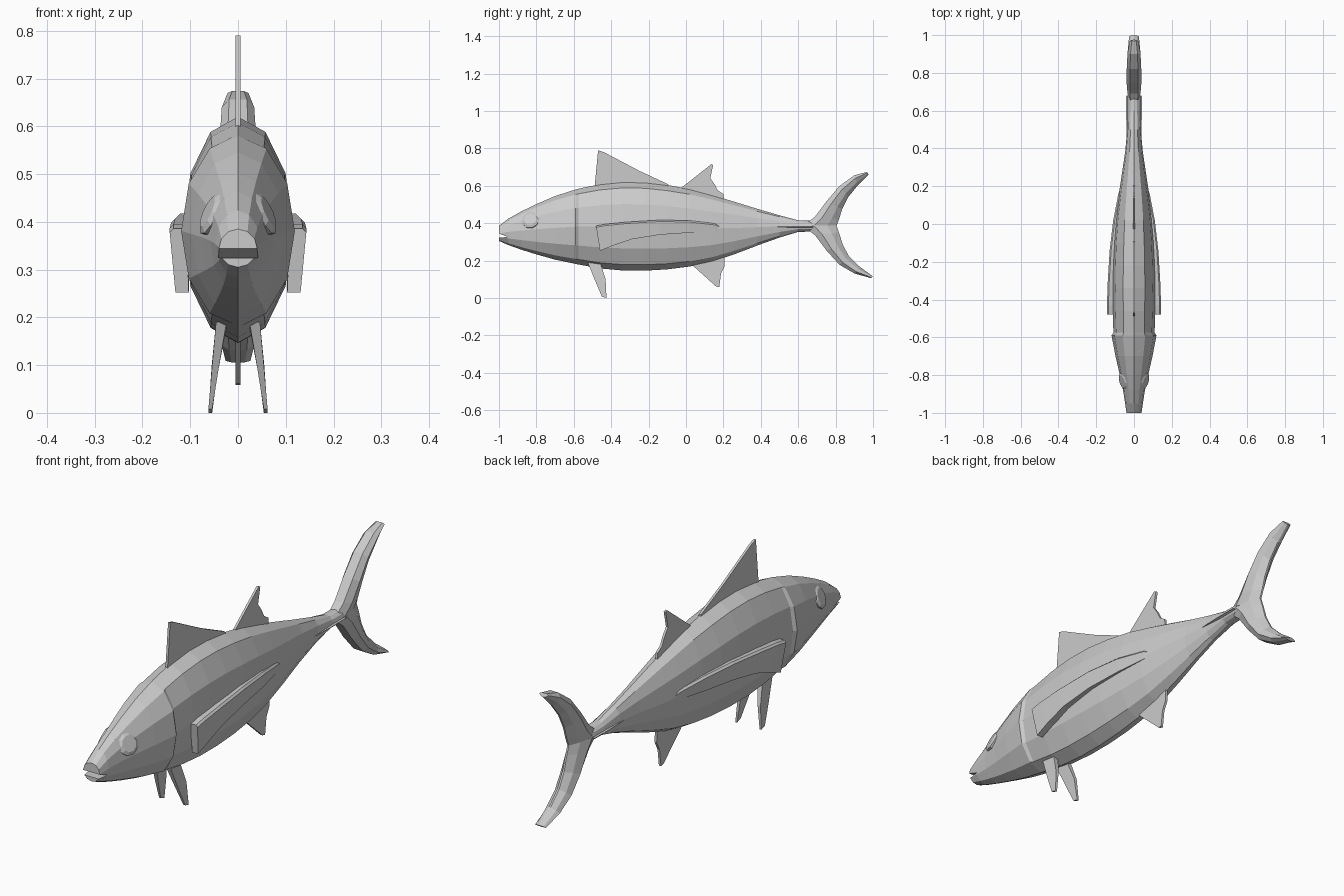
import bpy, bmesh
from math import sin, cos, pi
from mathutils import Vector

cube = bpy.data.objects.get("Cube")
if cube:
    bpy.data.objects.remove(cube, do_unlink=True)

grey = bpy.data.materials.new("plain grey")
grey.use_nodes = True
colour = (0.6, 0.6, 0.6, 1)
grey.diffuse_color = colour
grey.node_tree.nodes["Principled BSDF"].inputs["Base Color"].default_value = colour


def loft(name, rings):
    """Skin a list of equal-sized point rings and cap both ends."""
    bm = bmesh.new()
    loops = [[bm.verts.new(p) for p in ring] for ring in rings]
    n = len(loops[0])
    for a, b in zip(loops, loops[1:]):
        for i in range(n):
            j = (i + 1) % n
            bm.faces.new((a[i], a[j], b[j], b[i]))
    bm.faces.new(loops[0])
    bm.faces.new(loops[-1])
    bmesh.ops.recalc_face_normals(bm, faces=bm.faces)
    mesh = bpy.data.meshes.new(name)
    bm.to_mesh(mesh)
    bm.free()
    mesh.materials.append(grey)
    obj = bpy.data.objects.new(name, mesh)
    bpy.context.collection.objects.link(obj)
    return obj


def plate(name, outline, half=0.005):
    """Flat fin on the centre plane from a (y, z) outline."""
    return loft(name, [[(x, y, z) for y, z in outline] for x in (-half, half)])


def pair(name, rings):
    """Build the left part and its mirror image."""
    for side, s in (("left", 1), ("right", -1)):
        loft(f"{side}_{name}", [[(s * x, y, z) for x, y, z in r] for r in rings])


# Body: y, half width, belly z, back z; the width step is the gill cover edge
stations = [
    (-1, .04, .305, .385), (-.95, .047, .283, .424), (-.88, .058, .258, .463),
    (-.8, .075, .233, .502), (-.7, .098, .205, .545), (-.59, .119, .182, .58),
    (-.575, .109, .179, .584), (-.46, .113, .158, .608), (-.34, .115, .147, .62),
    (-.22, .113, .146, .618), (-.1, .108, .153, .604), (.02, .098, .168, .582),
    (.14, .083, .194, .55), (.26, .065, .234, .514), (.38, .047, .28, .477),
    (.5, .036, .323, .442), (.6, .034, .353, .415), (.67, .034, .355, .413),
    (.72, .03, .36, .405)]
SIDES = 12
body = loft("body", [
    [(w * sin(2 * pi * i / SIDES), y, (lo + hi) / 2 + (hi - lo) / 2 * cos(2 * pi * i / SIDES))
     for i in range(SIDES)] for y, w, lo, hi in stations])

# Mouth: a wedge cut out of the snout
wedge = [(-1.02, .352), (-1.02, .324), (-.95, .325)]
cutter = plate("mouth_cutter", wedge, .1)
cutter.hide_render = True
cut = body.modifiers.new("mouth", "BOOLEAN")
cut.operation, cut.solver, cut.object = "DIFFERENCE", "EXACT", cutter
bpy.context.view_layer.objects.active = body
bpy.ops.object.modifier_apply(modifier=cut.name)
bpy.data.objects.remove(cutter, do_unlink=True)

# Tail lobes: leading and trailing points (y, z) with the half width
upper = [((.64, .395), (.8, .375), .034), ((.69, .435), (.818, .42), .038),
         ((.75, .515), (.835, .475), .04), ((.82, .598), (.868, .54), .038),
         ((.9, .656), (.918, .602), .034), ((.968, .674), (.976, .66), .022)]
lower = [((.64, .375), (.8, .4), .034), ((.69, .335), (.818, .35), .038),
         ((.75, .255), (.838, .285), .04), ((.82, .178), (.872, .222), .038),
         ((.9, .131), (.93, .166), .034), ((.99, .106), (1, .115), .026)]
for name, lobe in (("upper_tail_lobe", upper), ("lower_tail_lobe", lower)):
    rings = []
    for lead, trail, w in lobe:
        a, b = Vector((0, *lead)), Vector((0, *trail))
        half = [(0, .55), (.3, 1), (.7, .7), (1, .1)]
        right = [a.lerp(b, t) + Vector((w * k, 0, 0)) for t, k in half]
        left = [a.lerp(b, t) - Vector((w * k, 0, 0)) for t, k in reversed(half)]
        rings.append(right + left)
    loft(name, rings)

# Keels along the tail root
pair("tail_keel", [[(.02, y, .378 - h), (x, y, .38), (.02, y, .382 + h)]
                   for y, x, h in ((.46, .038, .003), (.58, .042, .006), (.68, .041, .004))])

# Centre fins
plate("front_dorsal_fin", [(-.49, .58), (-.47, .79), (-.44, .78), (-.25, .68),
                           (-.095, .608), (-.09, .58)])
plate("rear_dorsal_fin", [(-.03, .56), (-.03, .585), (.135, .715), (.145, .71), (.13, .64),
                          (.155, .605), (.17, .575), (.2, .555), (.205, .51)])
plate("anal_fin", [(.03, .21), (.04, .17), (.16, .062), (.178, .058), (.187, .13),
                   (.207, .17), (.205, .24)])

# Long side fins lying along the body: y at top, y at bottom, low z, high z, outer x
side_fin = [(-.48, -.46, .252, .386, .143), (-.43, -.39, .28, .395, .143),
            (-.32, -.29, .314, .406, .14), (-.14, -.14, .338, .417, .129),
            (.02, .02, .349, .414, .11), (.16, .16, .358, .398, .083),
            (.182, .182, .366, .388, .075)]
pair("side_fin", [[(x - .012 * (hi - lo) / .134, yb, lo), (x, yt, hi - .008),
                   (x - .008, yt, hi), (x - .035, yt, hi), (x - .04, yb, lo)]
                  for yt, yb, lo, hi, x in side_fin])

# Belly fins, splayed outwards
pair("belly_fin", [[(x - t, y0, z0), (x + t, y0, z0), (x + t, y1, z1), (x - t, y1, z1)]
                   for x, t, y0, z0, y1, z1 in ((.035, .011, -.525, .19, -.455, .18),
                                                (.048, .007, -.485, .09, -.43, .1),
                                                (.058, .004, -.45, .008, -.425, 0))])

# Eyes: low ten-sided domes facing out, up and slightly forward
normal = Vector((.88, -.25, .4)).normalized()
across = Vector((0, 0, 1)).cross(normal).normalized()
up = normal.cross(across)
centre = Vector((.05, -.83, .415))
pair("eye", [[centre + normal * d + (across * cos(2 * pi * i / 10) + up * sin(2 * pi * i / 10)) * r
              for i in range(10)] for d, r in ((-.015, .046), (.008, .048), (.016, .034))])
